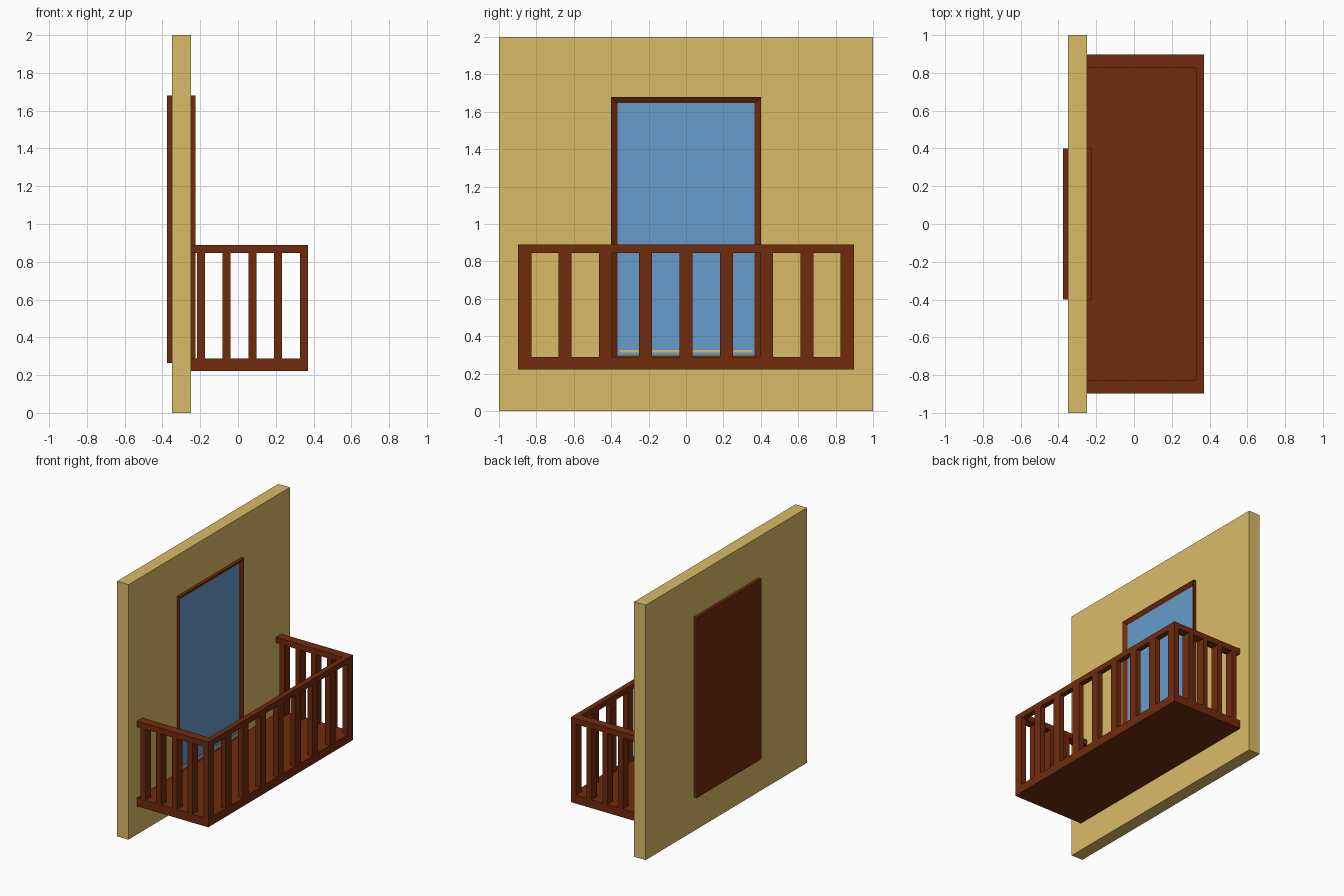
import bpy, bmesh

if "Cube" in bpy.data.objects:
    bpy.data.objects.remove(bpy.data.objects["Cube"])


def material(name, rgb):
    m = bpy.data.materials.new(name)
    m.diffuse_color = (*rgb, 1)
    m.use_nodes = True
    m.node_tree.nodes["Principled BSDF"].inputs["Base Color"].default_value = m.diffuse_color
    return m


WALL = material("plaster", (0.70, 0.50, 0.14))
WOOD = material("wood", (0.165, 0.024, 0.004))
GLASS = material("glass", (0.133, 0.328, 0.597))


def finish(name, bm, *mats):
    bmesh.ops.recalc_face_normals(bm, faces=bm.faces)
    me = bpy.data.meshes.new(name)
    bm.to_mesh(me)
    bm.free()
    for m in mats:
        me.materials.append(m)
    ob = bpy.data.objects.new(name, me)
    bpy.context.collection.objects.link(ob)
    return ob


def box(name, x, y, z, mat):
    bm = bmesh.new()
    bmesh.ops.create_cube(bm, size=1)
    for v in bm.verts:
        v.co = [r[0] if c < 0 else r[1] for c, r in zip(v.co, (x, y, z))]
    return finish(name, bm, mat)


# Wall
box("wall", (-0.35, -0.25), (-1, 1), (0, 2), WALL)

# Door: solid panel through the wall, front face inset to a bevelled frame and glass
bm = bmesh.new()
bmesh.ops.create_cube(bm, size=1)
for v in bm.verts:
    v.co = (-0.375 if v.co.x < 0 else -0.226, v.co.y * 0.8, 0.265 if v.co.z < 0 else 1.68)
front = max(bm.faces, key=lambda f: f.calc_center_median().x)
bmesh.ops.inset_region(bm, faces=[front], thickness=0.047)
for v in front.verts:
    v.co.x = -0.246
front.material_index = 1
finish("door", bm, WOOD, GLASS)

# Thin plaster sill under the glass
box("door_sill", (-0.25, -0.243), (-0.355, 0.355), (0.312, 0.326), WALL)

# Balcony dimensions
X0, X1, Y = -0.25, 0.37, 0.897
Z0, Z1, Z2, Z3 = 0.223, 0.289, 0.846, 0.89
TX, TY = 0.042, 0.07

# Floor slab and handrails
box("balcony_floor", (X0, X1), (-Y, Y), (Z0, Z1), WOOD)
box("front_handrail", (X1 - TX, X1), (-Y, Y), (Z2, Z3), WOOD)
for side, label in ((-1, "left"), (1, "right")):
    ys = sorted((side * Y, side * (Y - TY)))
    box(label + "_handrail", (X0, X1 - TX), ys, (Z2, Z3), WOOD)
    # Side balusters
    for i in range(1, 5):
        x = X1 - TX / 2 - i * 0.1365
        box(f"{label}_baluster_{i}", (x - TX / 2, x + TX / 2), ys, (Z1, Z2), WOOD)

# Front balusters including the corner posts
for i in range(9):
    y = (i - 4) * (Y - TY / 2) / 4
    box(f"front_baluster_{i}", (X1 - TX, X1), (y - TY / 2, y + TY / 2), (Z1, Z2), WOOD)
